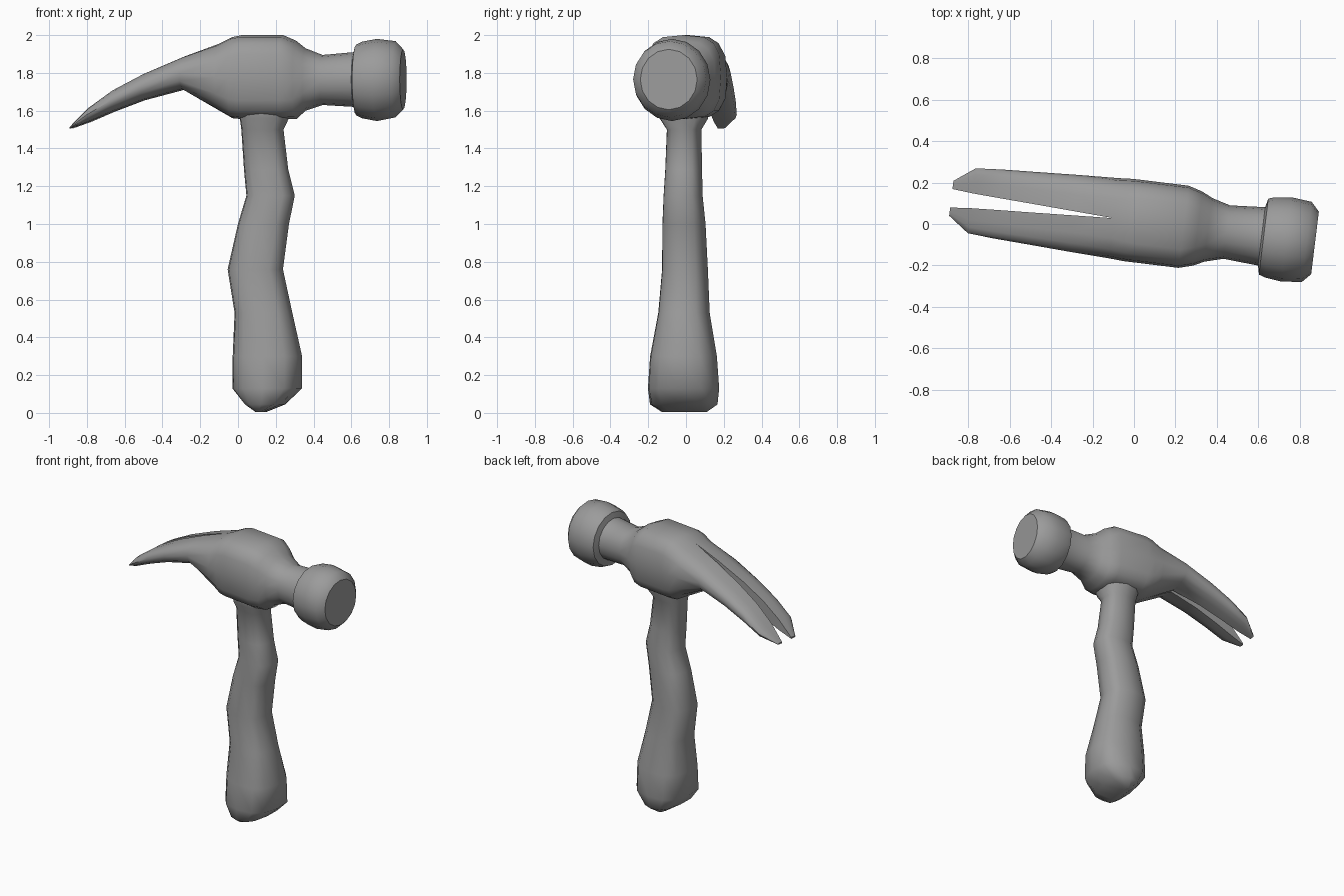
import bpy, bmesh
from math import cos, sin, pi, radians, copysign
from mathutils import Matrix

cube = bpy.data.objects.get("Cube")
if cube:
    bpy.data.objects.remove(cube, do_unlink=True)

steel = bpy.data.materials.new("plain grey")
steel.use_nodes = True
GREY = (0.33, 0.33, 0.33, 1)
steel.diffuse_color = GREY
steel.node_tree.nodes["Principled BSDF"].inputs["Base Color"].default_value = GREY

PIVOT = 0.13
TURN = (Matrix.Translation((PIVOT, 0, 0)) @ Matrix.Rotation(radians(-7), 4, 'Z')
        @ Matrix.Translation((-PIVOT, 0, 0)))


def power(value, n):
    return copysign(abs(value) ** (2 / n), value)


def oval(count, n):
    """Unit rounded-square outline starting at the top."""
    return [(power(sin(2 * pi * i / count), n), power(cos(2 * pi * i / count), n))
            for i in range(count)]


def bridge(bm, a, b):
    """Quads between two rings, skipping collapsed corners."""
    for i in range(len(a)):
        j = (i + 1) % len(a)
        bm.faces.new((a[i], a[j], b[j], b[i]))


def finish(bm, name, angle):
    bmesh.ops.recalc_face_normals(bm, faces=bm.faces)
    bm.transform(TURN)
    mesh = bpy.data.meshes.new(name)
    bm.to_mesh(mesh)
    bm.free()
    mesh.materials.append(steel)
    ob = bpy.data.objects.new(name, mesh)
    bpy.context.collection.objects.link(ob)
    bpy.ops.object.select_all(action='DESELECT')
    ob.select_set(True)
    bpy.context.view_layer.objects.active = ob
    bpy.ops.object.shade_smooth_by_angle(angle=radians(angle))


# Head: x, bottom, top, half width, squareness
COUNT = 16
body = [
    (-0.10, 1.60, 1.955, 0.195, 2.7),
    (-0.03, 1.56, 1.99, 0.20, 3.0),
    (0.02, 1.555, 2.00, 0.20, 3.2),
    (0.24, 1.555, 2.00, 0.20, 3.2),
    (0.31, 1.555, 1.97, 0.18, 2.8),
    (0.36, 1.60, 1.93, 0.155, 2.4),
    (0.45, 1.63, 1.895, 0.13, 2.1),
    (0.62, 1.62, 1.91, 0.142, 2),
    (0.63, 1.575, 1.95, 0.185, 2),
    (0.66, 1.56, 1.965, 0.195, 2),
    (0.74, 1.545, 1.98, 0.205, 2),
    (0.84, 1.565, 1.968, 0.195, 2),
    (0.88, 1.605, 1.925, 0.152, 2),
]
bm = bmesh.new()
rings = []
for x, low, high, half, n in body:
    mid, rise = (low + high) / 2, (high - low) / 2
    rings.append([bm.verts.new((x, half * p, mid + rise * q)) for p, q in oval(COUNT, n)])
for a, b in zip(rings, rings[1:]):
    bridge(bm, a, b)
bm.faces.new(rings[-1])

# Claws: x, bottom, top, inner offset, outer offset
claw = [
    (-0.29, 1.71, 1.885, 0.010, 0.187),
    (-0.50, 1.655, 1.795, 0.021, 0.176),
    (-0.66, 1.595, 1.71, 0.029, 0.168),
    (-0.79, 1.54, 1.615, 0.036, 0.158),
    (-0.89, 1.505, 1.515, 0.045, 0.085),
]
start = rings[0]
half_count = COUNT // 2 + 1
for side in (1, -1):
    previous = [start[(side * i) % COUNT] for i in range(half_count)]
    for x, low, high, inner, outer in claw:
        mid, rise = (low + high) / 2, (high - low) / 2
        ring = [bm.verts.new((x, side * (inner + (outer - inner) * abs(p)), mid + rise * q))
                for p, q in oval(COUNT, 2.5)[:half_count]]
        bridge(bm, previous, ring)
        previous = ring
    bm.faces.new(previous)
finish(bm, "claw_head", 42)

# Handle: z, left edge, right edge, half depth
handle = [
    (0.005, 0.10, 0.145, 0.12),
    (0.045, 0.04, 0.25, 0.18),
    (0.13, -0.03, 0.342, 0.19),
    (0.30, -0.028, 0.342, 0.178),
    (0.53, -0.018, 0.29, 0.137),
    (0.76, -0.055, 0.24, 0.122),
    (1.00, 0.00, 0.272, 0.115),
    (1.15, 0.045, 0.303, 0.104),
    (1.29, 0.032, 0.268, 0.098),
    (1.50, 0.018, 0.243, 0.092),
    (1.56, 0.01, 0.272, 0.13),
    (1.62, 0.01, 0.272, 0.13),
]
bm = bmesh.new()
rings = []
for z, left, right, depth in handle:
    mid, half = (left + right) / 2, (right - left) / 2
    rings.append([bm.verts.new((mid + half * p, -0.01 + depth * q, z)) for p, q in oval(12, 2.7)])
for a, b in zip(rings, rings[1:]):
    bridge(bm, a, b)
bm.faces.new(rings[0])
bm.faces.new(rings[-1])
finish(bm, "handle", 50)
